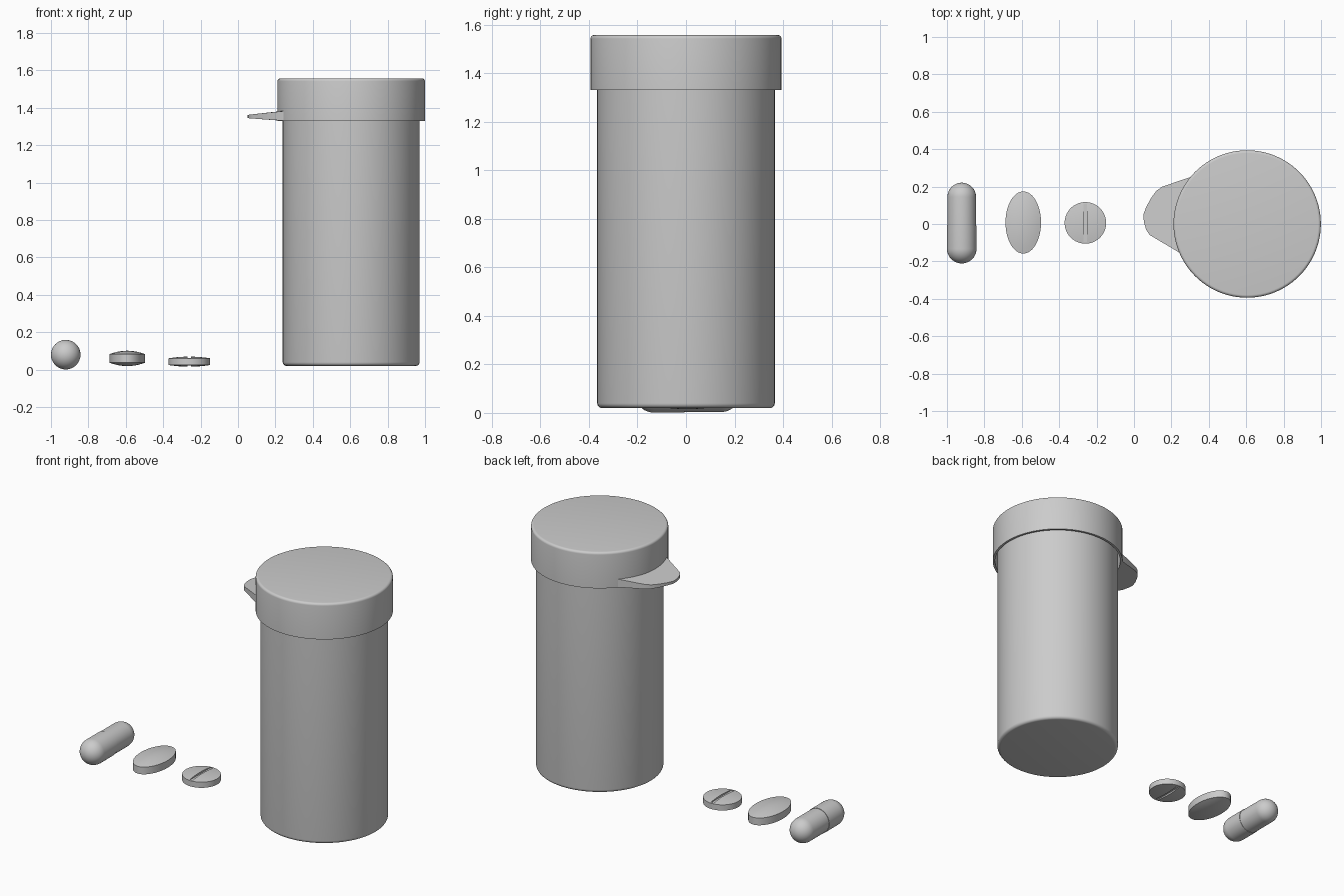
import bpy, bmesh
from math import sin, cos, pi, radians, atan2
from mathutils import Vector

if "Cube" in bpy.data.objects:
    bpy.data.objects.remove(bpy.data.objects["Cube"])


def finish(bm, name, loc=(0, 0, 0), rot=(0, 0, 0), angle=30):
    bmesh.ops.remove_doubles(bm, verts=bm.verts, dist=1e-5)
    bmesh.ops.recalc_face_normals(bm, faces=bm.faces)
    mesh = bpy.data.meshes.new(name)
    bm.to_mesh(mesh)
    bm.free()
    ob = bpy.data.objects.new(name, mesh)
    bpy.context.collection.objects.link(ob)
    ob.location, ob.rotation_euler = loc, rot
    bpy.ops.object.select_all(action='DESELECT')
    ob.select_set(True)
    bpy.context.view_layer.objects.active = ob
    bpy.ops.object.shade_smooth_by_angle(angle=radians(angle))
    return ob


def lathe(name, profile, loc, rot=(0, 0, 0), sy=1.0, n=64, angle=30):
    """Turn an (r, z) profile about z; sy stretches it along y."""
    bm = bmesh.new()
    rings = [[bm.verts.new((r * cos(2 * pi * i / n), r * sy * sin(2 * pi * i / n), z))
              for i in range(n)] if r > 0 else [bm.verts.new((0, 0, z))]
             for r, z in profile]
    for a, b in zip(rings, rings[1:]):
        for i in range(n):
            j = (i + 1) % n
            face = []
            for v in (a[i % len(a)], a[j % len(a)], b[j % len(b)], b[i % len(b)]):
                if v not in face:
                    face.append(v)
            if len(face) > 2:
                bm.faces.new(face)
    return finish(bm, name, loc, rot, angle)


def arc(cx, cz, r, a0, a1, steps):
    return [(cx + r * cos(radians(a0 + (a1 - a0) * i / steps)),
             cz + r * sin(radians(a0 + (a1 - a0) * i / steps))) for i in range(steps + 1)]


def lens(r, band, height):
    """Tablet profile: straight rim with a shallow dome above and below."""
    top = [(r * (1 - i / 6), band + (height - band) * (1 - (1 - i / 6) ** 2)) for i in range(6)]
    top.append((0, height))
    return [(a, -z) for a, z in reversed(top)] + top


CX = 0.605

# Bottle, hollow with an open mouth under the cap
lathe("bottle",
      [(0, 0.02)] + arc(0.346, 0.04, 0.02, -90, 0, 5)
      + [(0.366, 1.51), (0.335, 1.51), (0.335, 0.055), (0, 0.055)], (CX, 0, 0), n=96)

# Cap, a shallow cup turned upside down
lathe("cap",
      [(0, 1.557)] + arc(0.379, 1.542, 0.015, 90, 0, 5)
      + [(0.394, 1.33), (0.38, 1.33), (0.38, 1.52), (0, 1.52)], (CX, 0, 0), n=96)

# Thumb tab, thinning toward its tip
c = Vector((CX, 0))
axis = Vector((cos(radians(173)), sin(radians(173))))
outline = [(0.152, 0.2), (0.12, 0.178), (0.092, 0.14), (0.066, 0.093), (0.05, 0.05),
           (0.053, 0.01), (0.065, -0.03), (0.083, -0.058)]
wall = [(CX + 0.386 * cos(radians(a)), 0.386 * sin(radians(a)))
        for a in [204.5 - 6.6 * i for i in range(11)]]
bm = bmesh.new()
upper, lower = [], []
for p in outline + wall:
    t = min(max((0.555 - (Vector(p) - c).dot(axis)) / 0.19, 0), 1.1)
    upper.append(bm.verts.new((*p, 1.361 + 0.02 * t)))
    lower.append(bm.verts.new((*p, 1.345 - 0.0135 * t)))
bm.faces.new(upper)
bm.faces.new(lower[::-1])
for i in range(len(upper)):
    j = (i + 1) % len(upper)
    bm.faces.new((upper[i], lower[i], lower[j], upper[j]))
finish(bm, "cap_tab")

# Capsule: two shells, the front one sleeved over the back one
lay = (-pi / 2, 0, 0)
mid = (-0.921, 0.005, 0.08)
lathe("capsule_front_half",
      [(0, -0.216)] + arc(0, -0.137, 0.079, -90, 0, 12)[1:] + [(0.079, -0.012), (0, -0.012)],
      mid, lay, n=48)
lathe("capsule_back_half",
      [(0, -0.03), (0.0765, -0.03)] + arc(0, 0.1395, 0.0765, 0, 90, 12)[:-1] + [(0, 0.216)],
      mid, lay, n=48)

# Oval tablet
lathe("oval_tablet", lens(0.095, 0.023, 0.041), (-0.592, 0.008, 0.06),
      sy=0.166 / 0.095, n=64, angle=25)

# Round tablet with a score line on both faces
tablet = lathe("round_tablet", lens(0.111, 0.018, 0.027), (-0.26, 0.006, 0.0425), n=64, angle=25)
for side in (1, -1):
    bpy.ops.mesh.primitive_cube_add(size=1, location=(-0.26, 0.006, 0.0425 + side * 0.027))
    cutter = bpy.context.object
    cutter.name = "score_cutter"
    cutter.scale = (0.02, 0.204, 0.022)
    cutter.hide_render = True
    cutter.hide_set(True)
    mod = tablet.modifiers.new("score", 'BOOLEAN')
    mod.operation = 'DIFFERENCE'
    mod.solver = 'EXACT'
    mod.object = cutter
bpy.context.view_layer.update()
bpy.context.view_layer.objects.active = tablet
for mod in list(tablet.modifiers):
    if mod.type == 'BOOLEAN':
        bpy.ops.object.modifier_move_to_index(modifier=mod.name, index=0)
